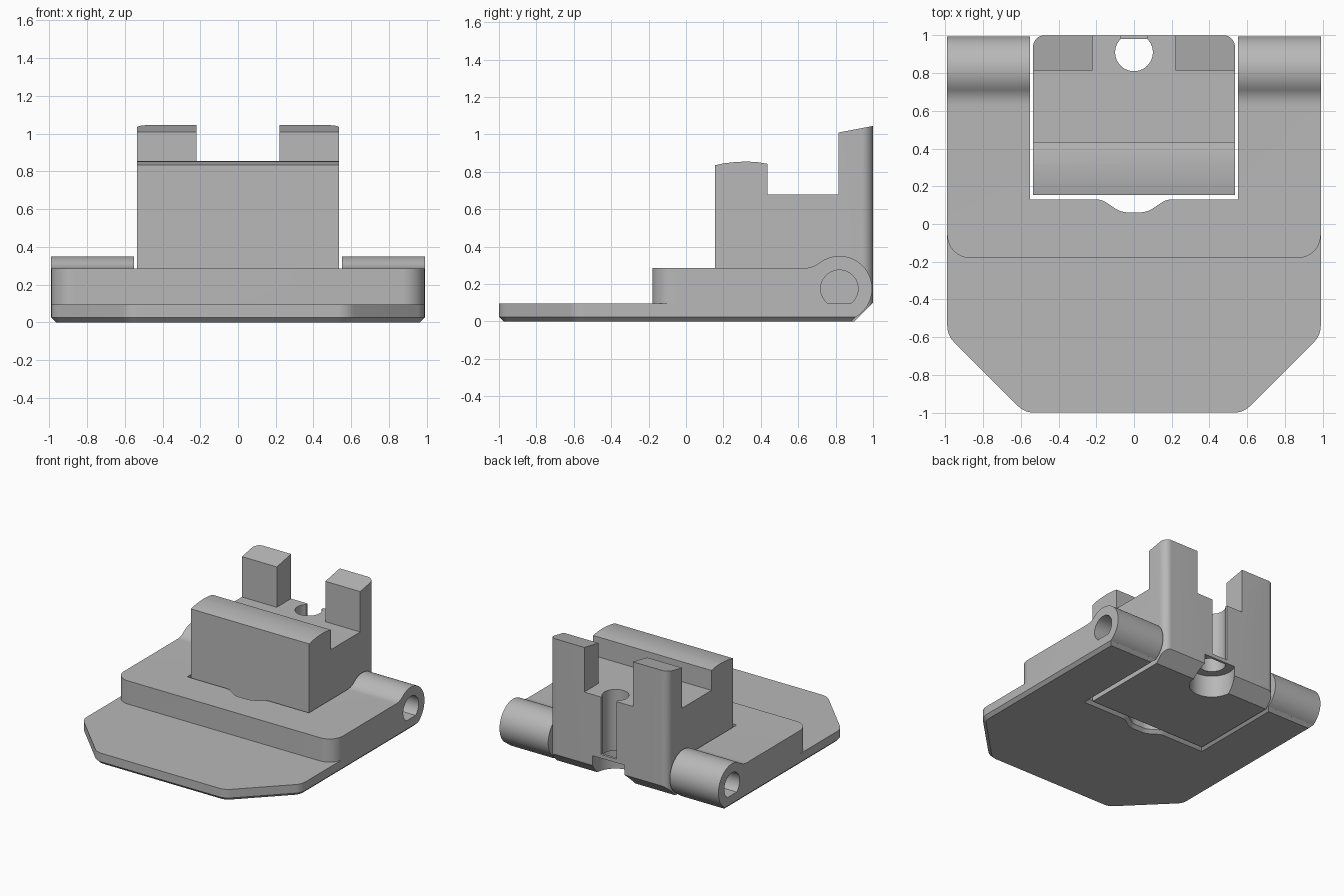
import bpy, bmesh, math
from mathutils import Vector

cube = bpy.data.objects.get("Cube")
if cube:
    bpy.data.objects.remove(cube)

grey = bpy.data.materials.new("plain_grey")
grey.use_nodes = True
COLOUR = (0.48, 0.48, 0.48, 1)
grey.diffuse_color = COLOUR
grey.node_tree.nodes["Principled BSDF"].inputs["Base Color"].default_value = COLOUR


def arc(cx, cy, r, start, end, steps=16):
    angles = [math.radians(start + (end - start) * i / steps) for i in range(steps + 1)]
    return [(cx + r * math.cos(a), cy + r * math.sin(a)) for a in angles]


def rounded(corners, steps=8):
    """Closed outline from (x, y, fillet radius) corners."""
    out = []
    for i, (x, y, r) in enumerate(corners):
        p = Vector((x, y))
        if not r:
            out.append((x, y))
            continue
        a = (Vector(corners[i - 1][:2]) - p).normalized()
        b = (Vector(corners[(i + 1) % len(corners)][:2]) - p).normalized()
        half = a.angle(b) / 2
        c = p + (a + b).normalized() * (r / math.sin(half))
        t = r / math.tan(half)
        u, v = p + a * t - c, p + b * t - c
        for k in range(steps + 1):
            out.append(tuple(c + u.lerp(v, k / steps).normalized() * r))
    return out


def prism(name, outline, lo, hi, axis="z", chamfer=0):
    """Extrude an outline along z (xy points) or x (yz points)."""
    bm = bmesh.new()
    place = (lambda p: (p[0], p[1], lo)) if axis == "z" else (lambda p: (lo, p[0], p[1]))
    face = bm.faces.new([bm.verts.new(place(p)) for p in outline])
    new = bmesh.ops.extrude_face_region(bm, geom=[face])["geom"]
    shift = (0, 0, hi - lo) if axis == "z" else (hi - lo, 0, 0)
    bmesh.ops.translate(bm, vec=shift, verts=[g for g in new if isinstance(g, bmesh.types.BMVert)])
    bmesh.ops.recalc_face_normals(bm, faces=bm.faces)
    if chamfer:
        rim = [e for e in bm.edges if all(abs(v.co.z - lo) < 1e-5 for v in e.verts)]
        bmesh.ops.bevel(bm, geom=rim, offset=chamfer, segments=1, affect="EDGES",
                        clamp_overlap=False)
    mesh = bpy.data.meshes.new(name)
    bm.to_mesh(mesh)
    bm.free()
    mesh.materials.append(grey)
    obj = bpy.data.objects.new(name, mesh)
    bpy.context.collection.objects.link(obj)
    return obj


def rect(x0, x1, y0, y1):
    return [(x0, y0), (x1, y0), (x1, y1), (x0, y1)]


def carve(obj, cutter, operation="DIFFERENCE"):
    mod = obj.modifiers.new("carve", "BOOLEAN")
    mod.object, mod.operation, mod.solver = cutter, operation, "EXACT"
    bpy.context.view_layer.objects.active = obj
    bpy.ops.object.modifier_apply(modifier=mod.name)
    bpy.data.objects.remove(cutter)


W = 0.99          # half width of the base
GAP = 0.55        # half width of the opening
BLOCK = 0.535     # half width of the block
BACK = 0.91       # rear edge of the plate
PIN = (0.82, 0.175)

# Front edge of the opening, with a finger notch in the middle
notch = [(-GAP, 0.13, 0), (-0.17, 0.13, 0.1), (-0.07, 0.062, 0.12),
         (0.07, 0.062, 0.12), (0.17, 0.13, 0.1), (GAP, 0.13, 0)]

# Thin plate with clipped front corners and a chamfered underside
front = [(-W, -0.59, 0.12), (-0.58, -1, 0.12), (0.58, -1, 0.12), (W, -0.59, 0.12)]
plate = rounded([(-W, BACK, 0)] + front + [(W, BACK, 0), (GAP, BACK, 0)]
                + notch[::-1] + [(-GAP, BACK, 0)])
base_plate = prism("base_plate", plate, 0, 0.095, chamfer=0.025)

# Raised step flowing into the two hinge barrels
side = [(-0.18, 0.025), (-0.18, 0.285)]
side += arc(0.63, 0.42, 0.135, -90, -52, 8)
side += arc(*PIN, 0.175, 127, -59, 36)
hinge_step = prism("hinge_step", side, -W, W, "x")
corners = rounded([(-W, -0.18, 0.12), (W, -0.18, 0.12), (W, 1.1, 0), (-W, 1.1, 0)])
carve(hinge_step, prism("corner_cutter", corners, -0.1, 0.6), "INTERSECT")
opening = rounded(notch + [(GAP, 1.2, 0), (-GAP, 1.2, 0)])
carve(hinge_step, prism("opening_cutter", opening, -0.1, 0.6))
carve(hinge_step, prism("pin_cutter", arc(*PIN, 0.1, 0, 352.5, 47), -1.2, 1.2, "x"))

# Pivoting block: crowned front ridge, flat deck, tall rear wall
crown = [(0.155, 0.835), (0.2, 0.845), (0.26, 0.852), (0.32, 0.855), (0.38, 0.852), (0.435, 0.843)]
profile = [(0.155, 0)] + crown + [(0.435, 0.68), (0.815, 0.68), (0.815, 1.01),
                                  (1, 1.045), (1, 0.1), (0.9, 0)]
block = prism("pivot_block", profile, -BLOCK, BLOCK, "x")
footprint = rounded([(-BLOCK, 0.1, 0), (BLOCK, 0.1, 0), (BLOCK, 1, 0.06), (-BLOCK, 1, 0.06)])
carve(block, prism("footprint_cutter", footprint, -0.1, 1.2), "INTERSECT")
# Split the rear wall into two posts
carve(block, prism("post_cutter", rect(-0.22, 0.22, 0.7, 1.1), 0.68, 1.2))
# Screw hole, rear slot and wide recess underneath
carve(block, prism("hole_cutter", arc(0, 0.91, 0.1, 0, 352.5, 47), -0.1, 0.8))
carve(block, prism("slot_cutter", rect(-0.07, 0.07, 0.9, 1.1), 0.1, 0.8))
carve(block, prism("recess_cutter", arc(0, 0.91, 0.17, 0, 352.5, 47), -0.1, 0.18))
# Small bridge closing the slot at its foot
bridge = prism("slot_bridge", rect(-0.075, 0.075, 0.98, 1), 0.18, 0.21)

# Smooth the curved walls, keep the edges crisp
bpy.ops.object.select_all(action="DESELECT")
for obj in (base_plate, hinge_step, block, bridge):
    obj.select_set(True)
bpy.context.view_layer.objects.active = block
bpy.ops.object.shade_smooth_by_angle(angle=math.radians(25))
